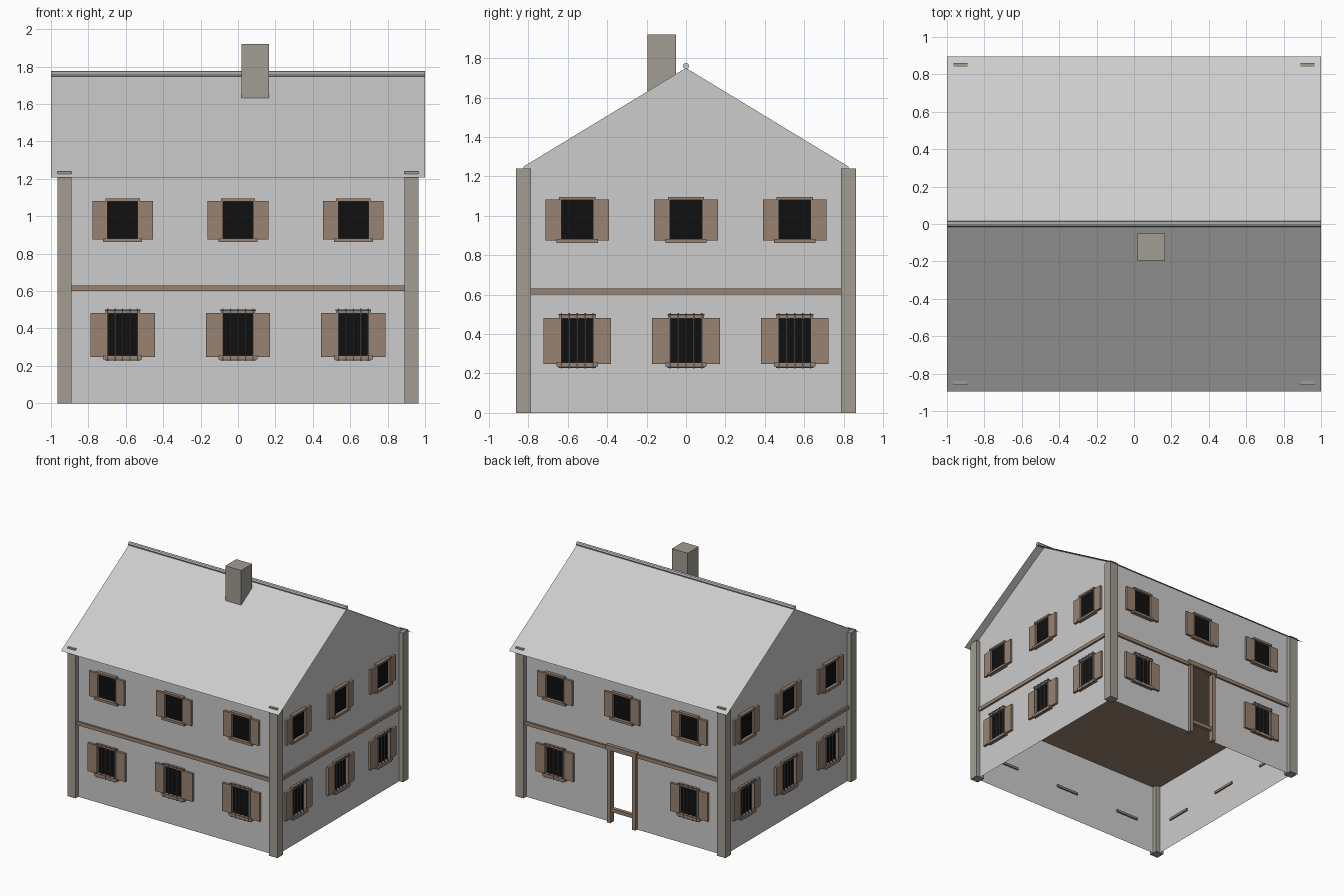
import bpy, bmesh, math
from mathutils import Matrix, Vector

if "Cube" in bpy.data.objects:
    bpy.data.objects.remove(bpy.data.objects["Cube"])


def material(name, r, g, b):
    m = bpy.data.materials.new(name)
    m.diffuse_color = (r, g, b, 1)
    m.use_nodes = True
    m.node_tree.nodes["Principled BSDF"].inputs["Base Color"].default_value = m.diffuse_color
    return m


PLASTER = material("light_grey", 0.604, 0.604, 0.604)
STONE = material("warm_grey_stone", 0.36, 0.34, 0.296)
WOOD = material("brown_wood", 0.314, 0.223, 0.165)
GLASS = material("black_glass", 0.005, 0.005, 0.005)
IRON = material("grey_iron", 0.22, 0.23, 0.25)

WX, WY = 0.93, 0.825            # wall planes
EAVE_Y, EAVE_Z, RIDGE_Z = 0.895, 1.207, 1.75
SLOPE = (RIDGE_Z - EAVE_Z) / EAVE_Y
WALL_Z = RIDGE_Z - SLOPE * WY   # where the long walls meet the roof


def finish(name, bm, mat):
    me = bpy.data.meshes.new(name)
    bm.to_mesh(me)
    bm.free()
    me.materials.append(mat)
    ob = bpy.data.objects.new(name, me)
    bpy.context.collection.objects.link(ob)
    return ob


def box(bm, x, y, z, rot=Matrix()):
    """Box from three (low, high) ranges."""
    size = [b - a for a, b in (x, y, z)]
    mid = [(a + b) / 2 for a, b in (x, y, z)]
    m = rot @ Matrix.Translation(mid) @ Matrix.Diagonal((*size, 1))
    bmesh.ops.create_cube(bm, size=1, matrix=m)


def rod(bm, centre, length, radius, axis, rot=Matrix(), sides=6):
    turn = Matrix.Rotation(math.pi / 2, 4, 'Y') if axis == 'X' else Matrix()
    bmesh.ops.create_cone(bm, cap_ends=True, segments=sides, radius1=radius,
                          radius2=radius, depth=length,
                          matrix=rot @ Matrix.Translation(centre) @ turn)


def sheet(bm, points):
    bm.faces.new([bm.verts.new(p) for p in points])


# Walls: thin shell, open below, doorway notched into the back
DOOR, DOOR_Z = 0.10, 0.61
bm = bmesh.new()
sheet(bm, [(-WX, -WY, 0), (WX, -WY, 0), (WX, -WY, WALL_Z), (-WX, -WY, WALL_Z)])
sheet(bm, [(WX, WY, 0), (DOOR, WY, 0), (DOOR, WY, DOOR_Z), (-DOOR, WY, DOOR_Z),
           (-DOOR, WY, 0), (-WX, WY, 0), (-WX, WY, WALL_Z), (WX, WY, WALL_Z)])
for s in (-1, 1):
    sheet(bm, [(s * WX, -s * WY, 0), (s * WX, s * WY, 0), (s * WX, s * WY, WALL_Z),
               (s * WX, 0, RIDGE_Z), (s * WX, -s * WY, WALL_Z)])
finish("walls", bm, PLASTER)

# Roof: two thin slopes
bm = bmesh.new()
for s in (-1, 1):
    sheet(bm, [(s, 0, RIDGE_Z), (-s, 0, RIDGE_Z),
               (-s, s * EAVE_Y, EAVE_Z), (s, s * EAVE_Y, EAVE_Z)])
finish("roof", bm, PLASTER)

# Ridge cap
bm = bmesh.new()
rod(bm, (0, 0, 1.76), 2.0, 0.016, 'X', sides=8)
finish("ridge_cap", bm, PLASTER)

# Chimney
bm = bmesh.new()
box(bm, (0.02, 0.165), (-0.195, -0.05), (1.60, 1.92))
finish("chimney", bm, STONE)

# Corner pillars
bm = bmesh.new()
for sx in (-1, 1):
    for sy in (-1, 1):
        box(bm, sorted((sx * 0.89, sx * 0.965)), sorted((sy * 0.787, sy * 0.862)), (0, 1.24))
finish("corner_pillars", bm, STONE)

# Upper floor slab, its edge showing as a belt around the house
bm = bmesh.new()
box(bm, (-WX - 0.015, WX + 0.015), (-WY - 0.015, WY + 0.015), (0.60, 0.63))
finish("floor_slab", bm, WOOD)

# Door frame: jambs, lintel and low rail
bm = bmesh.new()
for s in (-1, 1):
    box(bm, sorted((s * 0.10, s * 0.13)), (WY - 0.02, WY + 0.025), (0, 0.61))
box(bm, (-0.14, 0.14), (WY - 0.02, WY + 0.03), (0.605, 0.645))
box(bm, (-0.10, 0.10), (WY - 0.015, WY + 0.015), (0.09, 0.12))
finish("door_frame", bm, WOOD)

# Windows on all four sides
panes, shutters, trims, grilles = (bmesh.new() for _ in range(4))


def window(rot, d, u, z0, z1, barred):
    """Window at offset u on the wall plane y = -d, turned by rot."""
    def out(a, b):
        return (-d - b, -d - a)
    w = 0.083
    box(panes, (u - w, u + w), out(0.001, 0.006), (z0, z1), rot)
    reach = 0.172 if barred else 0.162
    for s in (-1, 1):
        box(shutters, sorted((u + s * w, u + s * reach)), out(0.001, 0.02),
            (z0 - 0.005, z1 + 0.002), rot)
        box(trims, sorted((u + s * 0.08, u + s * 0.088)), out(0.001, 0.024), (z0, z1), rot)
    box(trims, (u - 0.092, u + 0.092), out(0.001, 0.028), (z1, z1 + 0.016), rot)
    inner = -0.012 if barred else 0.001
    box(trims, (u - 0.105, u + 0.105), out(inner, 0.032), (z0 - 0.018, z0 + 0.002), rot)
    if barred:
        for i in range(5):
            rod(grilles, (u - 0.08 + 0.04 * i, -d - 0.03, (z0 + z1) / 2),
                z1 - z0 + 0.055, 0.004, 'Z', rot)
        for z in (z0 - 0.021, z1 + 0.018):
            rod(grilles, (u, -d - 0.03, z), 0.19, 0.004, 'X', rot)


for k in range(4):
    rot = Matrix.Rotation(k * math.pi / 2, 4, 'Z')
    dist, step = ((WY, 0.617), (WX, 0.552))[k % 2]
    for i in (-1, 0, 1):
        window(rot, dist, i * step, 0.88, 1.08, False)
        if not (k == 2 and i == 0):      # the doorway takes this place
            window(rot, dist, i * step, 0.253, 0.48, True)

finish("window_panes", panes, GLASS)
finish("shutters", shutters, WOOD)
finish("window_trim", trims, WOOD)
finish("window_grilles", grilles, IRON)
